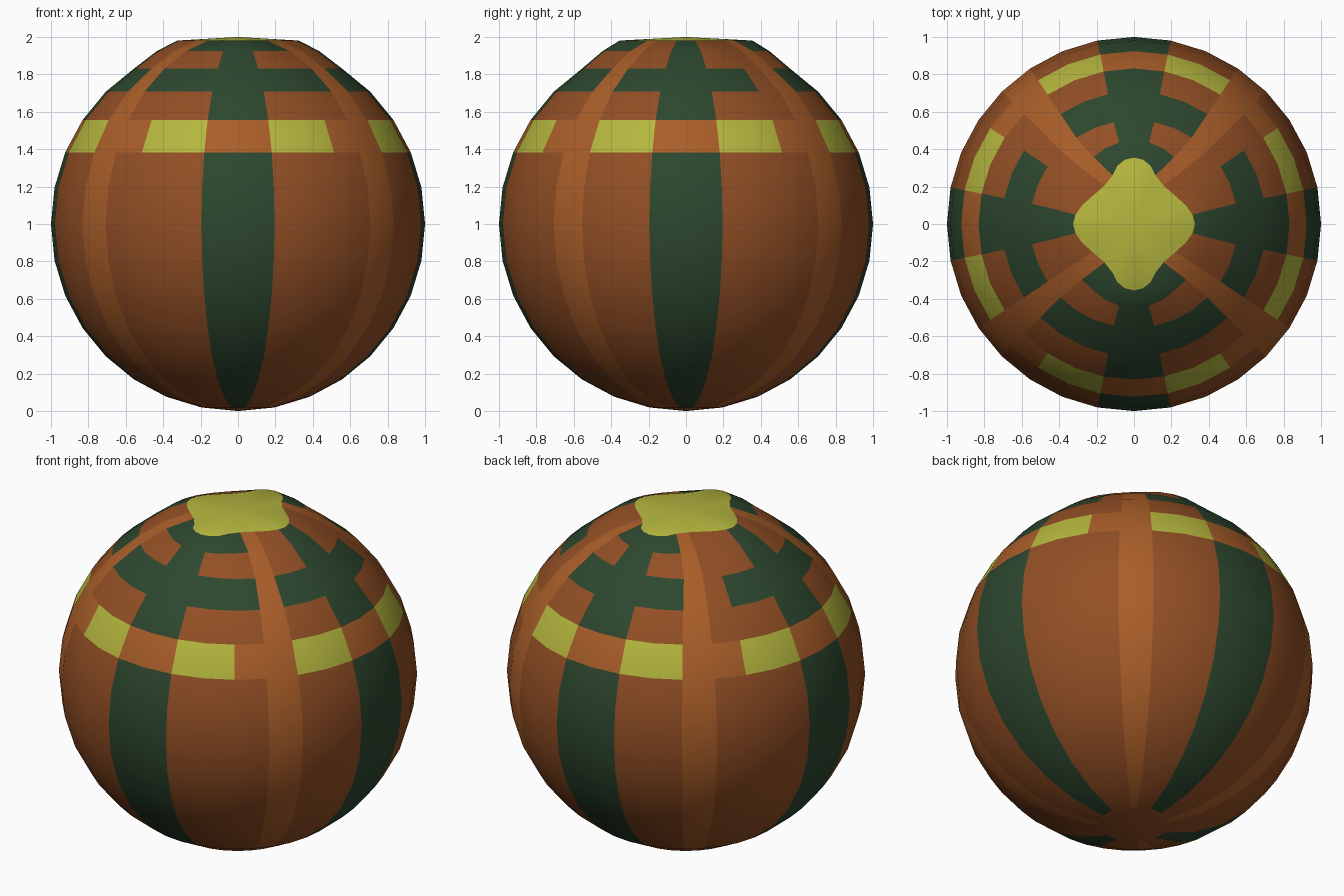
import bpy, bmesh, math

if "Cube" in bpy.data.objects:
    bpy.data.objects.remove(bpy.data.objects["Cube"])

STEP = 11.25  # 32 segments round, 16 rows high

# Outline of the pinched top cap, one quarter, side (+x) to back (+y)
CAP = [(.065, 0), (.07, .05), (.083, .10), (.103, .15), (.118, .205),
       (.115, .26), (.09, .31), (.05, .343), (0, .355)]


def material(name, rgb):
    m = bpy.data.materials.new(name)
    m.diffuse_color = (*rgb, 1)
    m.use_nodes = True
    m.node_tree.nodes["Principled BSDF"].inputs["Base Color"].default_value = m.diffuse_color
    return m


ORANGE, BRIGHT, GREEN, YELLOW = range(4)
mats = [material("orange", (.29, .078, .018)),
        material("bright_orange", (.40, .112, .022)),
        material("dark_green", (.026, .063, .028)),
        material("lime", (.46, .47, .048))]


def patch_colour(row, az):
    k = round(az / 90) % 4                      # 0 right, 1 back, 2 left, 3 front
    off = abs((az + 45) % 90 - 45)              # angle from nearest axis
    seam = any(abs(az - s) < 2 for s in (50.6, 129.4, 219.4, 320.6))
    if row == 0:
        return ORANGE
    if row == 15:
        return YELLOW
    if seam:
        return BRIGHT
    if row == 10:                               # chequered belt
        return YELLOW if STEP < off < 3 * STEP else BRIGHT
    if off < STEP:                              # four long green bands
        return GREEN
    if row == 12 or (row == 14 and k in (1, 3)):
        if off < 3 * STEP or 225 < az < 315:
            return GREEN
    return ORANGE


bm = bmesh.new()
bmesh.ops.create_uvsphere(bm, u_segments=32, v_segments=16, radius=1)

# Colour the faces by row and direction
for f in bm.faces:
    c = f.calc_center_median()
    zs = [v.co.z for v in f.verts]
    lat = math.degrees(math.asin(max(-1, min(1, (max(zs) + min(zs)) / 2))))
    low = math.degrees(math.acos(max(-1, min(1, -min(zs)))))
    row = min(15, int(round(low / STEP)))
    f.material_index = patch_colour(row, math.degrees(math.atan2(c.y, c.x)) % 360)
    f.smooth = True

# Pinch the two highest rings into the waisted cap shape
for v in bm.verts:
    ring = round(math.degrees(math.acos(max(-1, min(1, -v.co.z)))) / STEP)
    if ring in (14, 15):
        a = math.atan2(abs(v.co.y), abs(v.co.x))
        cx, cy = CAP[round(math.degrees(a) / STEP)]
        r = math.sin(math.radians(STEP))
        w = 1 if ring == 15 else 0.4
        v.co.x += math.copysign((cx - r * math.cos(a)) * w, v.co.x)
        v.co.y += math.copysign((cy - r * math.sin(a)) * w, v.co.y)

bmesh.ops.translate(bm, verts=bm.verts, vec=(0, 0, 1))
mesh = bpy.data.meshes.new("patterned_ball")
bm.to_mesh(mesh)
bm.free()
for m in mats:
    mesh.materials.append(m)
ball = bpy.data.objects.new("patterned_ball", mesh)
bpy.context.collection.objects.link(ball)
